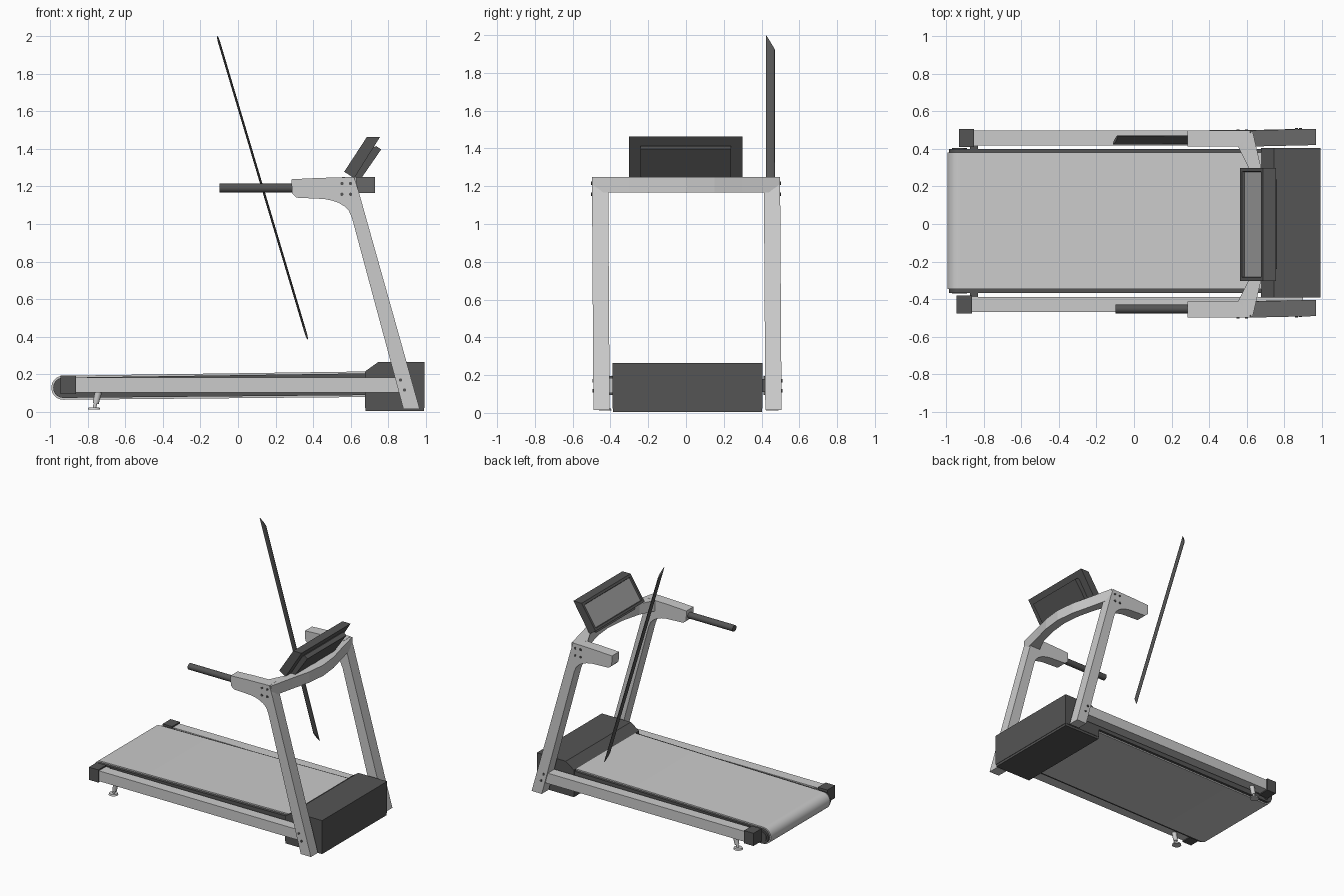
import bpy, bmesh
from math import sin, cos, pi, radians
from mathutils import Vector

if "Cube" in bpy.data.objects:
    bpy.data.objects.remove(bpy.data.objects["Cube"])

dark = bpy.data.materials.new("dark_grey")
dark.diffuse_color = (0.09, 0.09, 0.09, 1)


def finish(name, bm, mat=None, smooth=False):
    bmesh.ops.recalc_face_normals(bm, faces=bm.faces[:])
    me = bpy.data.meshes.new(name)
    bm.to_mesh(me)
    bm.free()
    ob = bpy.data.objects.new(name, me)
    bpy.context.collection.objects.link(ob)
    if mat:
        me.materials.append(mat)
    if smooth:
        bpy.ops.object.select_all(action='DESELECT')
        ob.select_set(True)
        bpy.context.view_layer.objects.active = ob
        bpy.ops.object.shade_smooth_by_angle(angle=radians(30))
    return ob


def prism(name, pts, a, b, mat=None, axis='Y', smooth=False, lean=0):
    """Extrude a profile (xz along Y, or xy along Z) from a to b; lean shifts y towards the floor."""
    bm = bmesh.new()
    put = (lambda p, t: (p[0], t + lean * (1 - p[1] / 1.25), p[1])) if axis == 'Y' \
        else (lambda p, t: (p[0], p[1], t))
    lo = [bm.verts.new(put(p, a)) for p in pts]
    hi = [bm.verts.new(put(p, b)) for p in pts]
    bm.faces.new(lo)
    bm.faces.new(hi)
    n = len(pts)
    for i in range(n):
        j = (i + 1) % n
        bm.faces.new((lo[i], lo[j], hi[j], hi[i]))
    return finish(name, bm, mat, smooth)


def box(name, x0, x1, y0, y1, z0, z1, mat=None):
    return prism(name, [(x0, z0), (x1, z0), (x1, z1), (x0, z1)], y0, y1, mat)


def rod(name, p0, p1, r0, r1, mat=None, seg=20):
    p0, p1 = Vector(p0), Vector(p1)
    bm = bmesh.new()
    bmesh.ops.create_cone(bm, cap_ends=True, segments=seg, radius1=r0, radius2=r1,
                          depth=(p1 - p0).length)
    rot = Vector((0, 0, 1)).rotation_difference(p1 - p0).to_matrix().to_4x4()
    bmesh.ops.transform(bm, matrix=rot, verts=bm.verts[:])
    bmesh.ops.translate(bm, vec=(p0 + p1) / 2, verts=bm.verts[:])
    return finish(name, bm, mat, True)


# running belt and the narrower deck inside it
def deck_profile(inset):
    r = 0.064 - inset
    arc = [(-0.929 + r * cos(pi / 2 + pi * i / 16), 0.129 + r * sin(pi / 2 + pi * i / 16))
           for i in range(17)]
    return arc + [(0.72, 0.08 + inset), (0.72, 0.216 - inset)]


prism("running_belt", deck_profile(0), -0.345, 0.38, None, smooth=True)
prism("deck_sides", deck_profile(0.01), -0.367, 0.40, dark, smooth=True)
rod("rear_roller", (-0.929, -0.37, 0.129), (-0.929, 0.403, 0.129), 0.04, 0.04, dark)

# motor housing
prism("motor_housing", [(0.675, 0.022), (0.675, 0.215), (0.745, 0.265), (0.993, 0.265),
                        (0.993, 0.022)], -0.39, 0.405, dark)
box("motor_base", 0.678, 0.99, -0.387, 0.402, 0.004, 0.022, dark)

# upright with curved arm, one profile per side
side = [(0.285, 1.238), (0.43, 1.245), (0.617, 1.25), (0.64, 1.18), (0.967, 0.015), (0.88, 0.015),
        (0.607, 1.03), (0.59, 1.07), (0.565, 1.095), (0.535, 1.113), (0.50, 1.125), (0.46, 1.133),
        (0.312, 1.14), (0.287, 1.163)]
for s, label in ((-1, "near"), (1, "far")):
    y0, y1 = sorted((s * 0.412, s * 0.498))
    prism(label + "_upright_arm", side, y0, y1, lean=0.008)
    # side rail, end cap, link to the deck
    ra, rb, dx = (-0.468, -0.388, 0) if s < 0 else (0.417, 0.497, 0.012)
    box(label + "_side_rail", -0.87, 0.90, ra, rb, 0.104, 0.184)
    box(label + "_end_cap", -0.943 + dx, -0.862 + dx, ra - 0.008, rb + 0.008, 0.096, 0.194, dark)
    la, lb = (-0.395, -0.36) if s < 0 else (0.39, 0.422)
    box(label + "_deck_link", -0.873, -0.83, la, lb, 0.11, 0.18, dark)
    # adjustable foot
    yc = (ra + rb) / 2
    rod(label + "_foot_strut", (-0.742, yc, 0.11), (-0.757, yc, 0.045), 0.019, 0.016)
    rod(label + "_foot_stem", (-0.757, yc, 0.05), (-0.764, yc, 0.02), 0.009, 0.009)
    rod(label + "_foot_pad", (-0.766, yc, 0.012), (-0.766, yc, 0.024), 0.034, 0.03)
    # bolts
    for x, z in ((0.553, 1.215), (0.599, 1.215), (0.553, 1.158), (0.599, 1.158),
                 (0.864, 0.17), (0.886, 0.117)):
        y = s * 0.498 + 0.008 * (1 - z / 1.25)
        rod(label + "_bolt", (x, y - s * 0.01, z), (x, y + s * 0.005, z), 0.009, 0.009, dark, 10)

# bowed crossbar between the uprights
outer = [(0.63, 0.498), (0.676, 0.30), (0.714, 0.15), (0.73, 0)]
inner = [(0.553, 0.412), (0.61, 0.30), (0.648, 0.15), (0.663, 0)]
flip = lambda pts: [(x, -y) for x, y in reversed(pts[:-1])]
prism("crossbar", outer + flip(outer) + list(reversed(flip(inner))) + list(reversed(inner)),
      1.166, 1.249, axis='Z')

# console: slanted slab with a recessed screen, and a back cover
slab = [(0.565, 1.278), (0.685, 1.462), (0.755, 1.462), (0.62, 1.247), (0.612, 1.247)]
con = prism("console", slab, -0.302, 0.298, dark)
bm = bmesh.new()
bm.from_mesh(con.data)
bm.normal_update()
face = min(bm.faces, key=lambda f: f.normal.x - 0.3 * f.normal.z)
bmesh.ops.inset_region(bm, faces=[face], thickness=0.026, depth=0)
bmesh.ops.inset_region(bm, faces=[face], thickness=0.004, depth=-0.012)
con.data.materials.append(bpy.data.materials.new("screen_grey"))
con.data.materials[1].diffuse_color = (0.35, 0.35, 0.35, 1)
face.material_index = 1
bm.to_mesh(con.data)
bm.free()
prism("console_back", [(0.60, 1.235), (0.65, 1.235), (0.762, 1.397), (0.735, 1.414), (0.70, 1.40)],
      -0.24, 0.238, dark)

# near hand grip
rod("near_hand_grip", (-0.098, -0.452, 1.191), (0.30, -0.452, 1.191), 0.024, 0.024, dark)

# long flattened bar on the far side, ends cut on a slant
top, end = Vector((-0.099, 0.447, 1.962)), Vector((0.359, 0.447, 0.424))
along = (end - top).normalized()
across = Vector((-along.z, 0, along.x))
bm = bmesh.new()
rings = [[bm.verts.new(c + Vector((0, 0.0235 * cos(a), 0)) + across * 0.006 * sin(a)
                       + along * 0.04 * cos(a))
          for a in [2 * pi * i / 20 for i in range(20)]] for c in (top, end)]
for r in rings:
    bm.faces.new(r)
for i in range(20):
    j = (i + 1) % 20
    bm.faces.new((rings[0][i], rings[0][j], rings[1][j], rings[1][i]))
finish("far_long_bar", bm, dark, True)

for m in bpy.data.materials:
    if m.users and not m.is_grease_pencil:
        m.use_nodes = True
        m.node_tree.nodes["Principled BSDF"].inputs["Base Color"].default_value = m.diffuse_color
